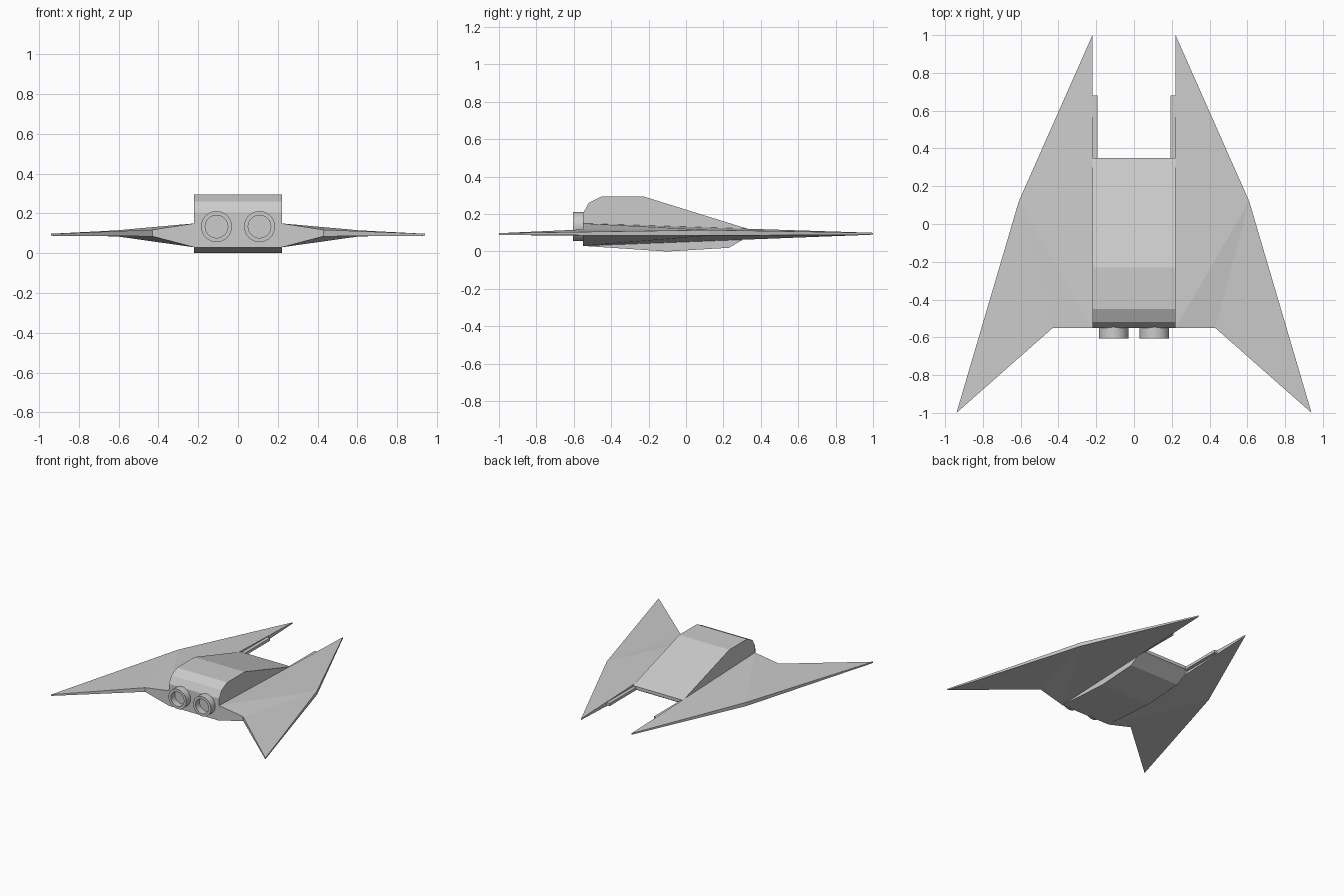
import bpy, bmesh, math
from mathutils import Matrix

if "Cube" in bpy.data.objects:
    bpy.data.objects.remove(bpy.data.objects["Cube"])


def make_object(name, bm):
    bmesh.ops.recalc_face_normals(bm, faces=bm.faces)
    mesh = bpy.data.meshes.new(name)
    bm.to_mesh(mesh)
    bm.free()
    obj = bpy.data.objects.new(name, mesh)
    bpy.context.collection.objects.link(obj)
    return obj


def mirror_x(obj):
    obj.modifiers.new("mirror", 'MIRROR').use_mirror_merge = False


# Fuselage: side profile (y, z) spanned across x
W = 0.22
profile = [(-0.55, 0.03), (-0.10, 0.0), (0.23, 0.02), (0.31, 0.067), (0.35, 0.09),
           (0.35, 0.115), (0.23, 0.152), (-0.23, 0.295), (-0.45, 0.295),
           (-0.52, 0.26), (-0.55, 0.205)]
bm = bmesh.new()
sides = []
for s in (-1, 1):
    # the nose roof pinches inward at one profile point
    ring = [bm.verts.new((s * (0.17 if i == 6 else W), y, z)) for i, (y, z) in enumerate(profile)]
    sides.append(ring)
    bm.faces.new([ring[i] for i in (5, 6, 7)])
    bm.faces.new([v for i, v in enumerate(ring) if i != 6])
n = len(profile)
for i in range(n):
    j = (i + 1) % n
    bm.faces.new((sides[0][i], sides[0][j], sides[1][j], sides[1][i]))
make_object("fuselage", bm)

# Wings: outline points with bottom and top heights
# (x, y, bottom z, top z): nose tip, leading kink, swept tip, trailing kink, root
outline = [(0.22, 1.0, 0.09, 0.10), (0.61, 0.12, 0.085, 0.115), (0.94, -1.0, 0.088, 0.098),
           (0.43, -0.55, 0.085, 0.118), (0.22, -0.55, 0.03, 0.15)]
bm = bmesh.new()
low = [bm.verts.new((x, y, b)) for x, y, b, t in outline]
top = [bm.verts.new((x, y, t)) for x, y, b, t in outline]
for ring in (low, top):
    for idx in ((0, 1, 4), (1, 3, 4), (1, 2, 3)):
        bm.faces.new([ring[i] for i in idx])
for i in range(5):
    j = (i + 1) % 5
    bm.faces.new((low[i], low[j], top[j], top[i]))
mirror_x(make_object("wings", bm))

# Forward rails along the inner wing walls
bm = bmesh.new()
bmesh.ops.create_cube(bm, size=1, matrix=Matrix.Translation((0.207, 0.505, 0.095))
                      @ Matrix.Diagonal((0.026, 0.35, 0.022, 1)))
mirror_x(make_object("forward_rails", bm))

# Engine nozzles: lathed (radius, y) profile with a recessed floor
nozzle = [(0.078, -0.53), (0.078, -0.605), (0.057, -0.605), (0.057, -0.555)]
seg = 32
bm = bmesh.new()
rings = [[bm.verts.new((0.108 + r * math.cos(2 * math.pi * k / seg), y,
                        0.134 + r * math.sin(2 * math.pi * k / seg))) for k in range(seg)]
         for r, y in nozzle]
for a, b in zip(rings, rings[1:]):
    for k in range(seg):
        m = (k + 1) % seg
        bm.faces.new((a[k], a[m], b[m], b[k]))
bm.faces.new(rings[0])
bm.faces.new(rings[-1])
engines = make_object("engine_nozzles", bm)
mirror_x(engines)
bpy.context.view_layer.objects.active = engines
engines.select_set(True)
bpy.ops.object.shade_smooth_by_angle(angle=math.radians(30))
